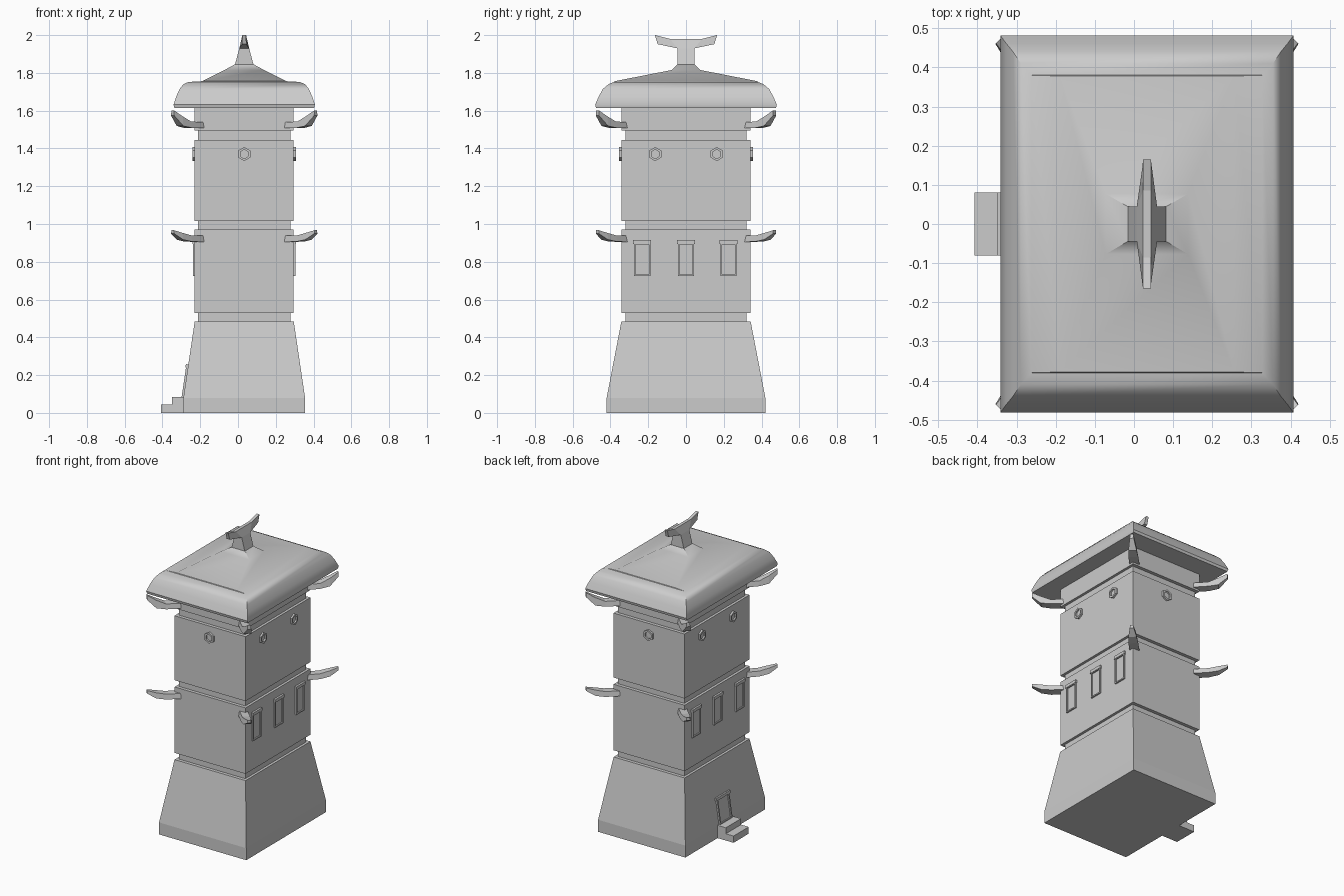
import bpy, bmesh, math
from mathutils import Vector

if "Cube" in bpy.data.objects:
    bpy.data.objects.remove(bpy.data.objects["Cube"])

CX = 0.033  # tower axis
UP = Vector((0, 0, 1))

stone = bpy.data.materials.new("plain_grey")
stone.use_nodes = True
grey = (0.6, 0.6, 0.6, 1)
stone.diffuse_color = grey
stone.node_tree.nodes["Principled BSDF"].inputs["Base Color"].default_value = grey


def finish(name, bm, smooth=None):
    bmesh.ops.recalc_face_normals(bm, faces=bm.faces)
    mesh = bpy.data.meshes.new(name)
    bm.to_mesh(mesh)
    bm.free()
    mesh.materials.append(stone)
    ob = bpy.data.objects.new(name, mesh)
    bpy.context.collection.objects.link(ob)
    if smooth:
        bpy.ops.object.select_all(action="DESELECT")
        ob.select_set(True)
        bpy.context.view_layer.objects.active = ob
        bpy.ops.object.shade_smooth_by_angle(angle=math.radians(smooth))
    return ob


def loft(name, rings, smooth=None):
    """Skin a row of rings and cap both ends."""
    bm = bmesh.new()
    loops = [[bm.verts.new(p) for p in ring] for ring in rings]
    for a, b in zip(loops, loops[1:]):
        n = len(a)
        for i in range(n):
            j = (i + 1) % n
            bm.faces.new((a[i], a[j], b[j], b[i]))
    bm.faces.new(loops[0])
    bm.faces.new(loops[-1])
    return finish(name, bm, smooth)


def rect(hx, hy, z, cx=CX):
    return [(cx + sx * hx, sy * hy, z) for sx, sy in ((-1, -1), (1, -1), (1, 1), (-1, 1))]


def box(name, x0, x1, hy, z0, z1):
    hx, cx = (x1 - x0) / 2, (x0 + x1) / 2
    return loft(name, [rect(hx, hy, z0, cx), rect(hx, hy, z1, cx)])


def panel(name, pts, origin, normal, depth, border=0, recess=0, up=UP):
    """Raised plate on a wall with an optional recessed centre."""
    normal, up = Vector(normal).normalized(), Vector(up).normalized()
    side = up.cross(normal)
    bm = bmesh.new()
    back, front = [[bm.verts.new(Vector(origin) + side * u + up * v + normal * d) for u, v in pts]
                   for d in (-0.01, depth)]
    n = len(pts)
    for i in range(n):
        j = (i + 1) % n
        bm.faces.new((back[i], back[j], front[j], front[i]))
    bm.faces.new(back[::-1])
    face = bm.faces.new(front)
    bm.normal_update()
    if border:
        bmesh.ops.inset_region(bm, faces=[face], thickness=border)
        inner = bmesh.ops.extrude_discrete_faces(bm, faces=[face])["faces"][0]
        for v in inner.verts:
            v.co -= normal * recess
    return finish(name, bm)


def quad(hw, z0, z1):
    return [(-hw, z0), (hw, z0), (hw, z1), (-hw, z1)]


# Tower: flared base and three storeys split by grooves
WALL, GROOVE = (0.262, 0.342), (0.245, 0.32)
loft("tower_base", [rect(0.322, 0.42, 0), rect(0.322, 0.42, 0.08), rect(*WALL, 0.485)])
storeys = [("lower_storey", 0.53, 0.97), ("upper_storey", 1.015, 1.445), ("top_storey", 1.495, 1.62)]
below = 0.485
for name, z0, z1 in storeys:
    loft(name + "_groove", [rect(*GROOVE, below), rect(*GROOVE, z0)])
    loft(name, [rect(*WALL, z0), rect(*WALL, z1)])
    below = z1

# Roof: rounded rim, then a low hipped top rising to the neck
loft("roof", [rect(0.37, 0.477, 1.615), rect(0.374, 0.481, 1.632), rect(0.36, 0.462, 1.675),
              rect(0.342, 0.44, 1.715), rect(0.322, 0.41, 1.74), rect(0.295, 0.38, 1.752),
              rect(0.223, 0.378, 1.756), rect(0.105, 0.077, 1.815), rect(0.05, 0.045, 1.845)], 35)

# Ridge ornament: tapering neck with a bar that turns up at both ends
loft("ornament_neck", [rect(0.05, 0.045, 1.84), rect(0.026, 0.045, 1.93), rect(0.01, 0.045, 1.975)])
half_bar = [(0.15, 1.952, 0.165, 2.0, 0.011), (0.045, 1.93, 0.085, 1.98, 0.026)]
stations = [(-a, b, -c, d, w) for a, b, c, d, w in half_bar] + half_bar[::-1]
loft("ornament_bar", [[(CX - w, yb, zb), (CX + w, yb, zb), (CX + 0.01, yt, zt), (CX - 0.01, yt, zt)]
                      for yb, zb, yt, zt, w in stations])


# Corner horns: distance out, lower and upper height, half width
def horns(name, z, rise):
    profile = [(-0.03, 0, 0.033, 0.03), (0.06, 0.002, 0.035, 0.03),
               (0.12, 0.012, 0.02 + rise * 0.45, 0.025), (0.175, rise * 0.7, rise, 0.012)]
    for sx in (-1, 1):
        for sy in (-1, 1):
            out = Vector((sx, sy, 0)).normalized()
            side = UP.cross(out)
            start = Vector((CX + sx * 0.255, sy * 0.345, z))
            rings = []
            for d, lo, hi, w in profile:
                c = start + out * d
                rings.append([c - side * w + UP * lo, c + side * w + UP * lo,
                              c + side * w * 0.8 + UP * hi, c - side * w * 0.8 + UP * hi])
            loft(f"{name}_{'left' if sx > 0 else 'right'}_{'back' if sy > 0 else 'front'}", rings)


horns("lower_horn", 0.905, 0.062)
horns("upper_horn", 1.507, 0.095)

# Hexagonal portholes
hexagon = [(0.037 * math.sin(k * math.pi / 3), 0.037 * math.cos(k * math.pi / 3)) for k in range(6)][::-1]
for s in (-1, 1):
    panel("end_porthole", hexagon, (CX, s * WALL[1], 1.37), (0, s, 0), 0.012, 0.013, 0.01)
    for y in (-0.163, 0.163):
        panel("side_porthole", hexagon, (CX + s * WALL[0], y, 1.37), (s, 0, 0), 0.012, 0.013, 0.01)
    # Framed windows with a lintel
    for y in (-0.232, 0, 0.225):
        wall = (CX + s * WALL[0], y, 0)
        panel("window", quad(0.043, 0.725, 0.9), wall, (s, 0, 0), 0.01, 0.011, 0.008)
        panel("window_lintel", quad(0.048, 0.895, 0.915), wall, (s, 0, 0), 0.013)

# Door leaning with the sloped base, and two steps
slope = Vector((0.06, 0, 0.405))
panel("door", quad(0.065, 0, 0.17), (CX - 0.322, 0, 0.08), (-0.405, 0, 0.06), 0.01, 0.015, 0.008, slope)
panel("door_lintel", quad(0.072, 0.16, 0.178), (CX - 0.322, 0, 0.08), (-0.405, 0, 0.06), 0.013, up=slope)
box("lower_step", -0.407, -0.28, 0.08, 0, 0.045)
box("upper_step", -0.35, -0.28, 0.08, 0.045, 0.085)
